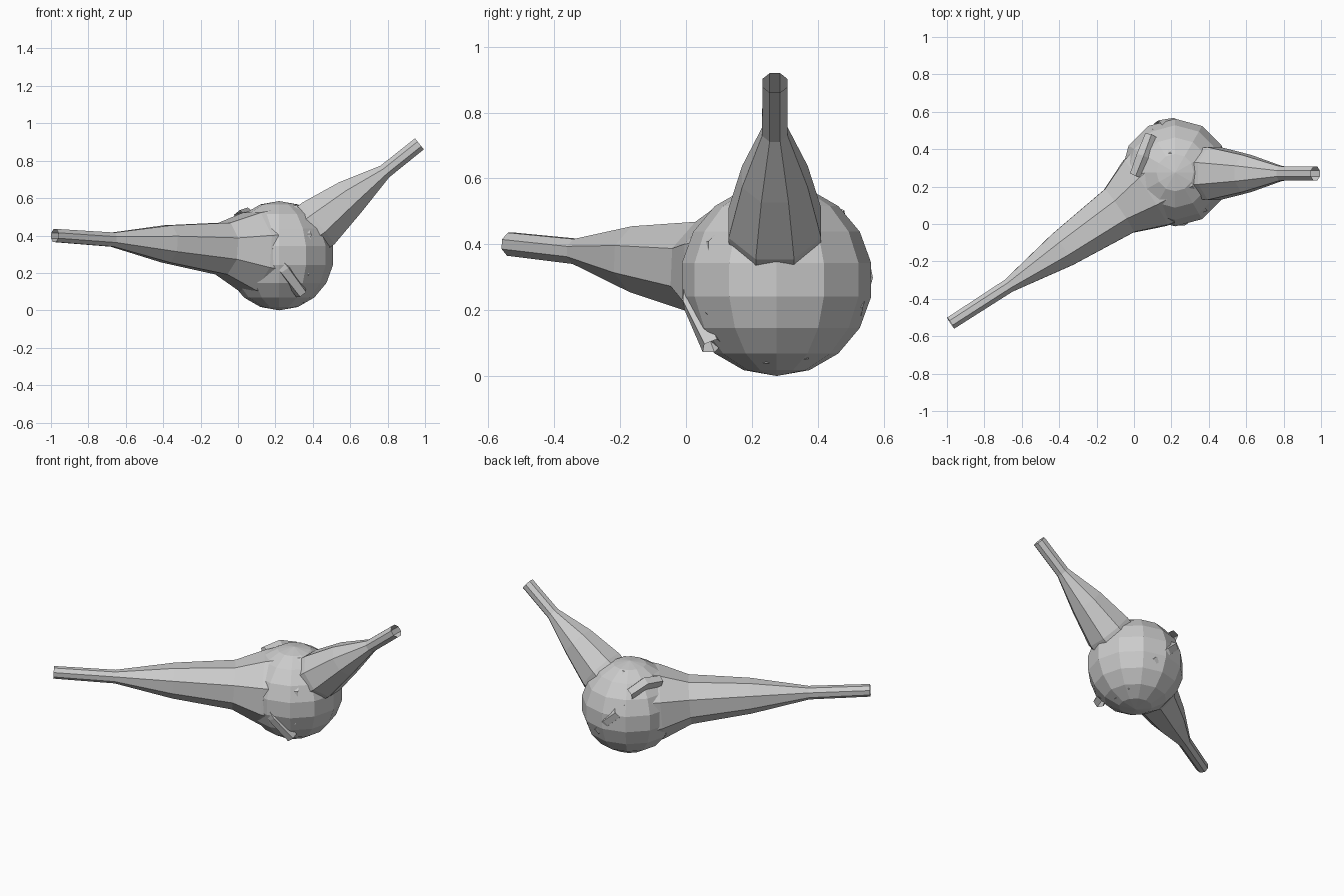
import bpy, bmesh, math
from mathutils import Vector

if "Cube" in bpy.data.objects:
    bpy.data.objects.remove(bpy.data.objects["Cube"])


def tube(name, stations, sides=8, turn=0.5):
    """Open faceted tube through (x, y, z, radius) stations."""
    bm = bmesh.new()
    pts = [Vector(s[:3]) for s in stations]
    rings = []
    for i, p in enumerate(pts):
        d = (pts[min(i + 1, len(pts) - 1)] - pts[max(i - 1, 0)]).normalized()
        side = d.cross(Vector((0, 0, 1))).normalized()
        up = side.cross(d)
        r = stations[i][3]
        ring = []
        for k in range(sides):
            a = 2 * math.pi * (k + turn) / sides
            ring.append(bm.verts.new(p + r * (math.cos(a) * side + math.sin(a) * up)))
        rings.append(ring)
    for a, b in zip(rings, rings[1:]):
        for k in range(sides):
            n = (k + 1) % sides
            bm.faces.new((a[k], a[n], b[n], b[k]))
    bmesh.ops.recalc_face_normals(bm, faces=bm.faces)
    mesh = bpy.data.meshes.new(name)
    bm.to_mesh(mesh)
    bm.free()
    ob = bpy.data.objects.new(name, mesh)
    bpy.context.collection.objects.link(ob)
    return ob


# Round faceted body
bpy.ops.mesh.primitive_uv_sphere_add(segments=12, ring_count=9, radius=0.292,
                                     location=(0.22, 0.275, 0.292))
bpy.context.object.name = "body"

# Long arm, swelling until it merges with the body
tube("long_arm", [
    (-0.98, -0.53, 0.400, 0.038),
    (-0.67, -0.33, 0.378, 0.041),
    (-0.38, -0.135, 0.355, 0.108),
    (-0.08, 0.07, 0.330, 0.150),
    (0.06, 0.165, 0.315, 0.225),
    (0.24, 0.285, 0.300, 0.285),
])

# Short raised arm with an open flared root
tube("short_arm", [
    (0.97, 0.27, 0.890, 0.041),
    (0.785, 0.27, 0.742, 0.042),
    (0.60, 0.27, 0.605, 0.108),
    (0.43, 0.27, 0.465, 0.152),
    (0.30, 0.27, 0.370, 0.150),
])

# Small stubs lying against the body surface
stubs = {
    "front_stub": [(0.16, 0.03, 0.345, 0.035), (0.25, 0.025, 0.22, 0.04), (0.34, 0.08, 0.09, 0.035)],
    "top_stub": [(0.01, 0.26, 0.50, 0.035), (0.05, 0.36, 0.51, 0.04), (0.09, 0.47, 0.47, 0.035)],
    "back_stub": [(0.13, 0.52, 0.36, 0.035), (0.20, 0.535, 0.29, 0.035), (0.28, 0.51, 0.20, 0.03)],
    "lower_stub": [(0.29, 0.15, 0.09, 0.035), (0.33, 0.25, 0.07, 0.04), (0.33, 0.37, 0.08, 0.035)],
}
for name, path in stubs.items():
    tube(name, path, sides=5, turn=0.25)
